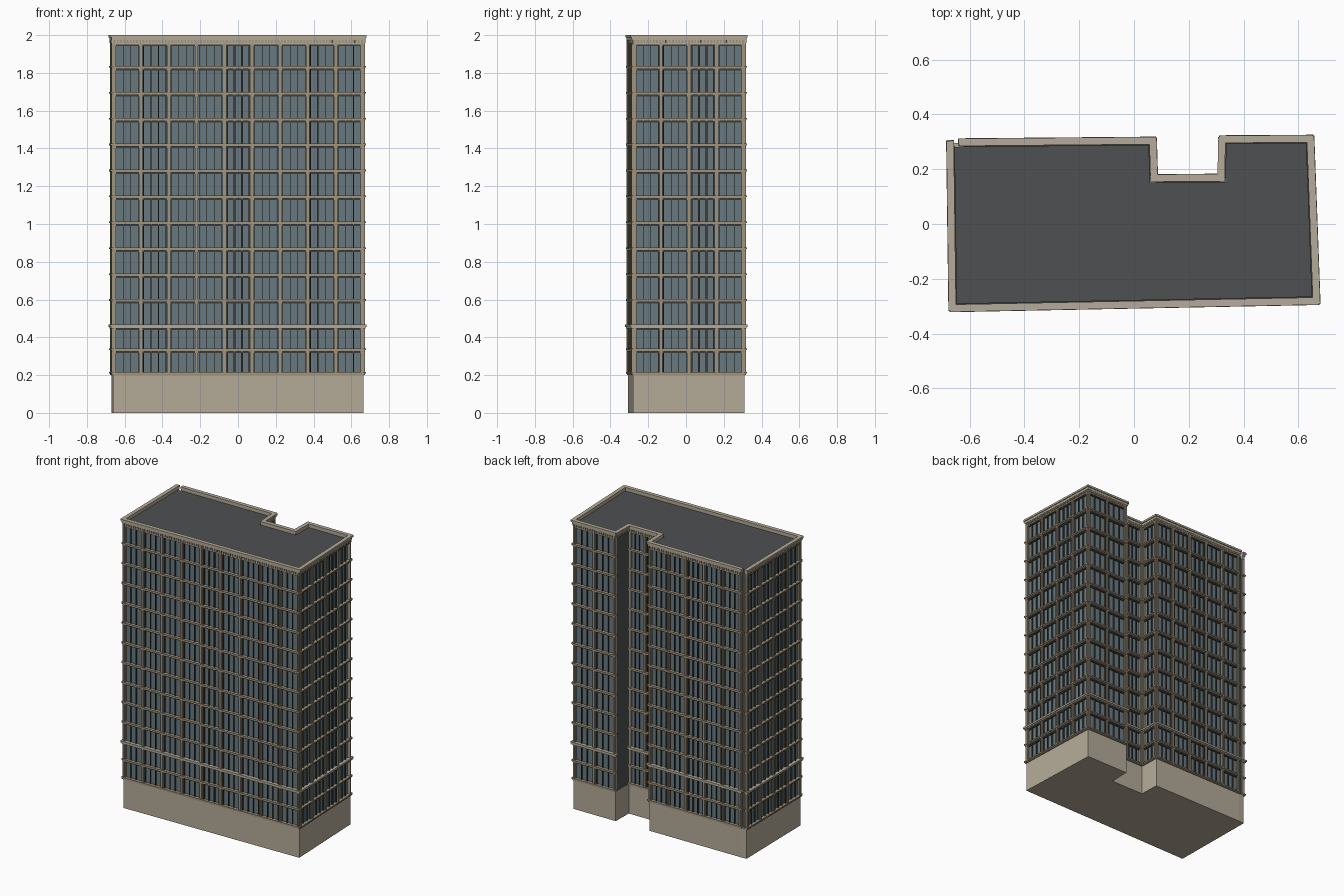
import bpy, bmesh
from mathutils import Vector

if "Cube" in bpy.data.objects:
    bpy.data.objects.remove(bpy.data.objects["Cube"])

# Footprint, counter-clockwise from the front left corner
PTS = [(-0.662, -0.306), (0.665, -0.28), (0.643, 0.31), (0.322, 0.308), (0.32, 0.168),
       (0.072, 0.166), (0.068, 0.303), (-0.63, 0.297), (-0.67, 0.294)]
BAYS = [9, 4, 2, 0, 2, 1, 5, -1, 4]      # 0: blank wall with cornice, -1: nothing
LEDGES = [0.21, 0.335, 0.457] + [0.595 + 0.1372 * i for i in range(10)] + [1.96]
P = [Vector(p) for p in PTS]
N = len(P)


def material(name, rgb):
    m = bpy.data.materials.new(name)
    m.diffuse_color = (*rgb, 1)
    m.use_nodes = True
    m.node_tree.nodes["Principled BSDF"].inputs["Base Color"].default_value = m.diffuse_color
    return m


STONE = material("stone", (0.46, 0.41, 0.32))
TRIM = material("trim", (0.36, 0.30, 0.21))
GLASS = material("glass", (0.14, 0.195, 0.22))
DARK = material("dark", (0.075, 0.08, 0.082))
FRAME = material("frame", (0.045, 0.045, 0.042))


class Side:
    """One wall: u runs along it, d points outward."""
    def __init__(self, i):
        self.a = P[i]
        v = P[(i + 1) % N] - P[i]
        self.len = v.length
        self.t = v.normalized()
        self.n = Vector((self.t.y, -self.t.x))
        self.bays = BAYS[i]


SIDES = [Side(i) for i in range(N)]
FACADES = [s for s in SIDES if s.bays > 0]


def box(bm, s, u0, u1, d0, d1, z0, z1):
    ring = [s.a + s.t * u + s.n * d for u, d in ((u0, d1), (u1, d1), (u1, d0), (u0, d0))]
    lo = [bm.verts.new((p.x, p.y, z0)) for p in ring]
    hi = [bm.verts.new((p.x, p.y, z1)) for p in ring]
    bm.faces.new(lo[::-1])
    bm.faces.new(hi)
    for k in range(4):
        j = (k + 1) % 4
        bm.faces.new((lo[k], lo[j], hi[j], hi[k]))


def finish(bm, name, mat):
    bmesh.ops.recalc_face_normals(bm, faces=bm.faces)
    me = bpy.data.meshes.new(name)
    bm.to_mesh(me)
    bm.free()
    me.materials.append(mat)
    bpy.context.collection.objects.link(bpy.data.objects.new(name, me))


def prism(name, inset, z0, z1, mat):
    bm = bmesh.new()
    ring = []
    for i in range(N):
        n1, n2 = SIDES[i - 1].n, SIDES[i].n
        ring.append(P[i] - (n1 + n2) / (1 + n1.dot(n2)) * inset)
    f = bm.faces.new([bm.verts.new((p.x, p.y, z0)) for p in ring])
    ext = bmesh.ops.extrude_face_region(bm, geom=[f])["geom"]
    for v in ext:
        if isinstance(v, bmesh.types.BMVert):
            v.co.z = z1
    finish(bm, name, mat)


# Plain stone base and dark core whose top is the roof
prism("base", 0.0, 0.0, 0.205, STONE)
prism("core_and_roof", 0.014, 0.2, 1.977, DARK)

# Blank wall in the recess
bm = bmesh.new()
for s in SIDES:
    if s.bays == 0:
        box(bm, s, 0.012, s.len, -0.015, -0.002, 0.205, 1.96)
finish(bm, "blank_wall", DARK)

# Window panes, mullion fins and dark window heads
glass, fins, heads = bmesh.new(), bmesh.new(), bmesh.new()
for s in FACADES:
    w = s.len / s.bays
    for z0, z1 in zip(LEDGES, LEDGES[1:]):
        box(heads, s, 0.01, s.len - 0.01, -0.015, -0.003, z1 - 0.017, z1)
        for b in range(s.bays):
            u = b * w
            box(glass, s, u + 0.008, u + w - 0.008, -0.015, -0.009, z0, z1 - 0.01)
            middle = s.bays > 2 and b == s.bays // 2
            half = 0.0045 if middle else 0.0016
            for k in range(4):
                c = u + 0.014 + (w - 0.028) * k / 3
                box(fins, s, c - half, c + half, -0.012, 0.001, z0, z1 - 0.01)
finish(glass, "window_panes", GLASS)
finish(fins, "window_mullions", FRAME)
finish(heads, "window_heads", FRAME)

# Piers between the bays: wide backing with a narrow raised rib
bm = bmesh.new()
for s in FACADES:
    for b in range(s.bays + 1):
        c = min(max(b * s.len / s.bays, 0.008), s.len - 0.008)
        box(bm, s, c - 0.009, c + 0.009, -0.013, 0.003, 0.205, 1.96)
        box(bm, s, c - 0.005, c + 0.005, 0.002, 0.008, 0.205, 1.96)
finish(bm, "piers", TRIM)

# Floor ledges with a stepped profile; the third is a heavier belt course
ledges, belt = bmesh.new(), bmesh.new()
for s in FACADES:
    for i, z in enumerate(LEDGES[:-1]):
        if i == 2:
            box(belt, s, -0.012, s.len + 0.012, -0.012, 0.016, z - 0.002, z + 0.010)
            box(belt, s, -0.008, s.len + 0.008, -0.012, 0.011, z - 0.010, z - 0.002)
        else:
            box(ledges, s, -0.007, s.len + 0.007, -0.012, 0.012, z - 0.002, z + 0.007)
            box(ledges, s, -0.004, s.len + 0.004, -0.012, 0.007, z - 0.009, z - 0.002)
finish(ledges, "floor_ledges", TRIM)
finish(belt, "belt_course", STONE)

# Cornice: frieze, dentils and two projecting courses
cornice, dentils = bmesh.new(), bmesh.new()
for s in SIDES:
    if s.bays < 0:
        continue
    L = s.len
    box(cornice, s, -0.002, L + 0.002, -0.012, 0.004, 1.950, 1.975)
    box(cornice, s, -0.006, L + 0.006, -0.012, 0.009, 1.973, 1.987)
    box(cornice, s, -0.010, L + 0.010, -0.012, 0.015, 1.987, 2.0)
    n = max(1, round(L / 0.017))
    for k in range(n):
        c = (k + 0.5) * L / n
        box(dentils, s, c - 0.0045, c + 0.0045, 0.002, 0.010, 1.957, 1.973)
finish(cornice, "cornice", STONE)
finish(dentils, "cornice_dentils", TRIM)
